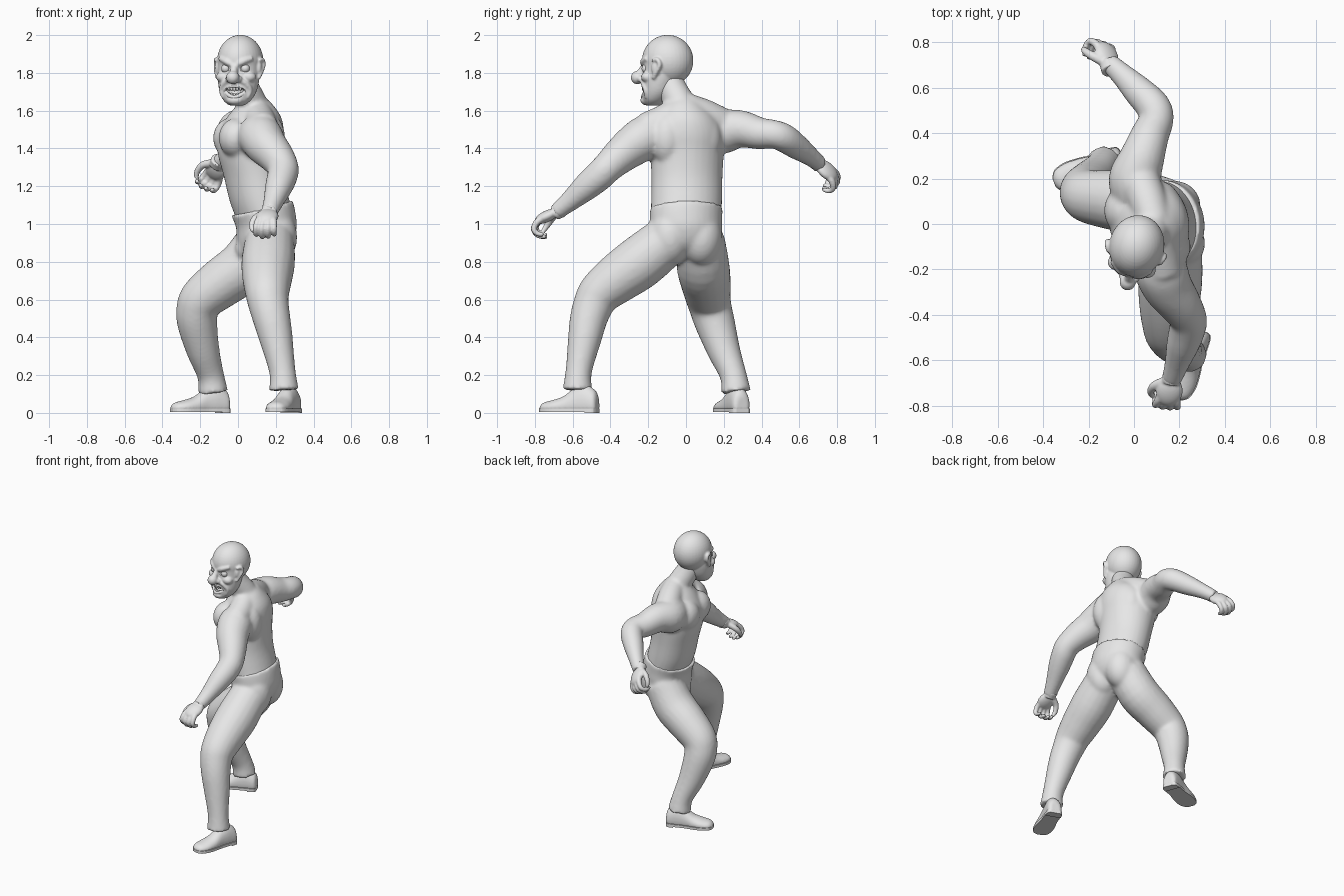
import bpy, bmesh, math
from mathutils import Vector, Matrix

if "Cube" in bpy.data.objects:
    bpy.data.objects.remove(bpy.data.objects["Cube"])

GREY = (0.8, 0.8, 0.8, 1)
mat = bpy.data.materials.new("plain_grey")
mat.use_nodes = True
mat.diffuse_color = GREY
mat.node_tree.nodes["Principled BSDF"].inputs["Base Color"].default_value = GREY


def spline(pts, steps=4):
    """Catmull-Rom through tuples of any length."""
    P = [pts[0]] + list(pts) + [pts[-1]]
    out = []
    for a, b, c, d in zip(P, P[1:], P[2:], P[3:]):
        for k in range(steps):
            t = k / steps
            out.append([0.5 * (2*q + (r-p)*t + (2*p - 5*q + 4*r - s)*t*t + (3*q - p - 3*r + s)*t**3)
                        for p, q, r, s in zip(a, b, c, d)])
    return out + [list(pts[-1])]


def bridge(bm, rings):
    vs = [[bm.verts.new(p) for p in r] for r in rings]
    n = len(vs[0])
    for a, b in zip(vs, vs[1:]):
        for i in range(n):
            bm.faces.new((a[i], a[(i+1) % n], b[(i+1) % n], b[i]))
    bm.faces.new(vs[0][::-1])
    bm.faces.new(vs[-1])


def circle(n=20):
    return [(math.cos(i * math.tau / n), math.sin(i * math.tau / n)) for i in range(n)]


def limb(bm, pts, n=20):
    """Round tube through (x, y, z, radius)."""
    pts = spline(pts)
    rings, side = [], None
    for i, p in enumerate(pts):
        c = Vector(p[:3])
        t = (Vector(pts[min(i+1, len(pts)-1)][:3]) - Vector(pts[max(i-1, 0)][:3])).normalized()
        side = t.orthogonal() if side is None else side - t * side.dot(t)
        side.normalize()
        up = t.cross(side)
        rings.append([c + (side*u + up*v) * p[3] for u, v in circle(n)])
    bridge(bm, rings)


def stack(bm, pts, yaw=0, tilt=0):
    """Ellipses (x, y, z, half x, half y), raised towards local +x by tilt."""
    rot = Matrix.Rotation(yaw, 3, 'Z')
    bridge(bm, [[Vector(p[:3]) + rot @ Vector((p[3]*u, p[4]*v, tilt*p[3]*u)) for u, v in circle(32)]
                for p in spline(pts)])


def ball(bm, c, r):
    r = r if isinstance(r, tuple) else (r, r, r)
    bmesh.ops.create_uvsphere(bm, u_segments=36, v_segments=22, radius=1,
                              matrix=Matrix.Translation(c) @ Matrix.Diagonal((*r, 1)))


def finish(bm, name, voxel=0, smooth=0, matrix=None):
    bmesh.ops.recalc_face_normals(bm, faces=bm.faces)
    me = bpy.data.meshes.new(name)
    bm.to_mesh(me)
    bm.free()
    if matrix:
        me.transform(matrix)
    me.materials.append(mat)
    me.polygons.foreach_set("use_smooth", [True] * len(me.polygons))
    ob = bpy.data.objects.new(name, me)
    bpy.context.collection.objects.link(ob)
    if voxel:
        m = ob.modifiers.new("fuse", 'REMESH')
        m.mode, m.voxel_size, m.use_smooth_shade = 'VOXEL', voxel, True
    if smooth:
        m = ob.modifiers.new("soften", 'SMOOTH')
        m.factor, m.iterations = 0.5, smooth
    return ob


# Torso, neck and arms; the chest faces -x
YAW = math.radians(14)
bm = bmesh.new()
stack(bm, [(.15, 0, .92, .13, .16), (.145, 0, 1.02, .15, .185), (.115, .003, 1.12, .157, .19),
           (.085, .005, 1.25, .158, .19), (.065, .005, 1.38, .172, .197), (.07, .005, 1.48, .172, .2),
           (.085, 0, 1.56, .145, .165), (.09, -.01, 1.625, .1, .11), (.09, -.01, 1.665, .06, .065)], YAW)
limb(bm, [(.09, -.01, 1.54, .1), (.075, -.03, 1.63, .084), (.04, -.07, 1.71, .078), (.02, -.09, 1.77, .072)])
limb(bm, [(.09, -.01, 1.615, .075), (.115, -.12, 1.545, .085), (.13, -.21, 1.505, .085)])
limb(bm, [(.09, 0, 1.62, .075), (.06, .1, 1.575, .085), (.02, .2, 1.52, .09)])
limb(bm, [(.1, -.15, 1.475, .11), (.12, -.21, 1.46, .118), (.15, -.28, 1.415, .11), (.2, -.35, 1.36, .096),
          (.238, -.415, 1.3, .083), (.235, -.46, 1.255, .081), (.215, -.53, 1.195, .073),
          (.19, -.61, 1.125, .056), (.165, -.69, 1.06, .043)])
limb(bm, [(.02, .13, 1.48, .115), (.005, .2, 1.49, .117), (.035, .29, 1.503, .1), (.07, .39, 1.48, .085),
          (.1, .465, 1.475, .076), (.082, .52, 1.455, .076), (.02, .585, 1.41, .068),
          (-.05, .655, 1.36, .052), (-.11, .71, 1.315, .043)])
ball(bm, (-.012, -.11, 1.455), (.09, .105, .105))
ball(bm, (-.042, .06, 1.455), (.09, .105, .105))
for y, x in ((-.1, .155), (.1, .105)):
    ball(bm, (x, y, 1.45), (.095, .09, .14))
finish(bm, "torso_and_arms", .011, 9)

# Trousers, with the waist higher at the back
bm = bmesh.new()
stack(bm, [(.14, 0, .8, .07, .07), (.148, 0, .86, .135, .155), (.152, 0, .94, .158, .19),
           (.147, 0, 1.02, .157, .192), (.127, .002, 1.085, .163, .194)], YAW * .5, .25)
for y, x in ((-.085, .198), (.08, .178)):
    ball(bm, (x, y, .93), (.115, .11, .15))
ball(bm, (.04, -.02, .87), (.055, .06, .07))
limb(bm, [(.17, -.08, .93, .13), (.16, -.24, .8, .142), (.155, -.365, .71, .132), (.155, -.45, .64, .118),
          (.16, -.485, .585, .109), (.178, -.515, .5, .1), (.2, -.535, .4, .09), (.235, -.568, .22, .07),
          (.243, -.575, .12, .08)])
limb(bm, [(.13, .075, .92, .13), (.035, .09, .78, .14), (-.085, .105, .69, .133), (-.185, .118, .61, .12),
          (-.215, .132, .55, .112), (-.215, .155, .47, .106), (-.185, .2, .33, .088), (-.145, .25, .2, .071),
          (-.132, .265, .11, .08)])
finish(bm, "trousers", .011, 9)


# Shoes, built pointing to -y with the ankle at the origin
def shoe(name, loc, yaw):
    place = Matrix.Translation(loc) @ Matrix.Rotation(yaw, 4, 'Z')
    bm = bmesh.new()
    sections = [(.1, .03, .085), (.085, .048, .12), (.03, .052, .15), (-.03, .053, .13),
                (-.09, .06, .088), (-.15, .062, .068), (-.2, .048, .055), (-.222, .02, .035)]
    rings = []
    for y, w, top in spline(sections):
        rings.append([Vector((u * w, y, .016 + (top - .016) * max(v + .35, 0) / 1.35)) for u, v in circle(24)])
    bridge(bm, rings)
    finish(bm, name + "_upper", .007, 4, place)
    bm = bmesh.new()
    # sole plate and heel block share one outline
    outline = [(w * 1.06, y) for y, w, top in spline(sections)]
    for lo, hi, part in ((.006, .024, outline), (0, .02, [p for p in outline if p[1] > .03])):
        loop = part + [(-x, y) for x, y in reversed(part)]
        bridge(bm, [[Vector((x, y, z)) for x, y in loop] for z in (lo, hi)])
    sole = finish(bm, name + "_sole", 0, 0, place)
    sole.data.polygons.foreach_set("use_smooth", [False] * len(sole.data.polygons))


shoe("front_shoe", (.262, -.562, 0), math.radians(-20))
shoe("back_shoe", (-.145, .262, 0), math.radians(-69))


# Hands: f points along the palm, n is the direction the fingers curl
def hand(name, wrist, f, n, flip):
    f = Vector(f).normalized()
    n = (Vector(n) - f * f.dot(Vector(n))).normalized()
    s = f.cross(n) * flip
    frame = Matrix((s, f, n)).transposed().to_4x4()
    bm = bmesh.new()
    limb(bm, [(0, -.03, 0, .036), (0, .01, 0, .036)])
    ball(bm, (0, .05, 0), (.05, .06, .026))
    for i in range(4):
        x = .036 - .024 * i
        long = (.9, 1, .95, .8)[i]
        limb(bm, [(x * .8, .06, 0, .015), (x, .095, .004, .015), (x * 1.15, .092 + .036 * long, .026, .0135),
                  (x * 1.15, .092 + .03 * long, .065 * long, .012), (x * 1.1, .092, .085 * long, .009)], 10)
    limb(bm, [(.025, .015, .005, .019), (.058, .045, .02, .017), (.066, .08, .04, .014),
              (.055, .105, .055, .01)], 10)
    finish(bm, name, .0055, 3, Matrix.Translation(wrist) @ frame @ Matrix.Scale(1.17, 4))


hand("front_hand", (.165, -.685, 1.065), (-.15, -.85, -.4), (-.05, .15, -1), -1)
hand("back_hand", (-.108, .7, 1.32), (-.2, .75, -.6), (-.6, -.4, -.7), 1)

# Head, built facing -y
HEAD = Matrix.Translation((.012, -.097, 1.82)) @ Matrix.Rotation(math.radians(-14), 4, 'Z')
SIDES = (-1, 1)
bm = bmesh.new()
ball(bm, (0, 0, .045), (.121, .137, .136))
stack(bm, [(0, -.02, .06, .115, .11), (0, -.03, 0, .112, .1), (0, -.038, -.06, .11, .098),
           (0, -.05, -.12, .098, .088), (0, -.068, -.165, .074, .066), (0, -.08, -.192, .04, .04)])
ball(bm, (0, -.115, -.165), (.045, .032, .026))
ball(bm, (0, -.165, -.045), .035)
limb(bm, [(0, -.115, .03, .016), (0, -.14, -.005, .019), (0, -.155, -.035, .024)])
for s in SIDES:
    limb(bm, [(s*.012, -.128, .022, .013), (s*.045, -.122, .04, .017), (s*.088, -.09, .058, .013)])
    limb(bm, [(s*.025, -.135, -.055, .013), (s*.058, -.118, -.075, .015), (s*.078, -.1, -.11, .014),
              (s*.065, -.1, -.15, .012)])
    ball(bm, (s*.068, -.092, -.042), (.04, .035, .03))
    ball(bm, (s*.027, -.142, -.052), .018)
    limb(bm, [(s*.11, -.05, -.05, .011), (s*.121, -.035, -.02, .012), (s*.129, -.012, .02, .012),
              (s*.127, -.025, .05, .012), (s*.115, -.055, .045, .01)])
    ball(bm, (s*.114, -.035, .005), (.014, .025, .04))
head = finish(bm, "head", .006, 4, HEAD)

# Open mouth and eye sockets are cut out
bm = bmesh.new()
ball(bm, (0, -.14, -.118), (.062, .05, .027))
for s in SIDES:
    ball(bm, (s*.053, -.138, .002), (.027, .03, .02))
cutter = finish(bm, "face_cutter", 0, 0, HEAD)
cutter.hide_render = True
cut = head.modifiers.new("cut", 'BOOLEAN')
cut.operation, cut.object, cut.solver = 'DIFFERENCE', cutter, 'EXACT'
bpy.context.view_layer.update()
baked = bpy.data.meshes.new_from_object(head.evaluated_get(bpy.context.evaluated_depsgraph_get()))
head.modifiers.clear()
head.data = baked
bpy.data.objects.remove(cutter)

# Eyes, teeth and lips
bm = bmesh.new()
for s in SIDES:
    ball(bm, (s*.053, -.104, .003), .024)
finish(bm, "eyes", 0, 0, HEAD)
bm = bmesh.new()
for i in range(7):
    x = (i - 3) * .0155
    y = -.13 + 9 * x * x
    ball(bm, (x, y, -.103 + 4 * x * x), (.0078, .009, .015))
    ball(bm, (x, y + .003, -.138 + 4 * x * x), (.0075, .008, .012))
finish(bm, "teeth", 0, 0, HEAD)
bm = bmesh.new()
for mid, low in ((-.09, .008), (-.15, .011)):
    limb(bm, [(x, -.133 + 9 * x * x, mid + (-.108 - mid) * (abs(x) / .064) ** 2, low)
              for x in (-.064, -.04, 0, .04, .064)], 12)
finish(bm, "lips", 0, 0, HEAD)
